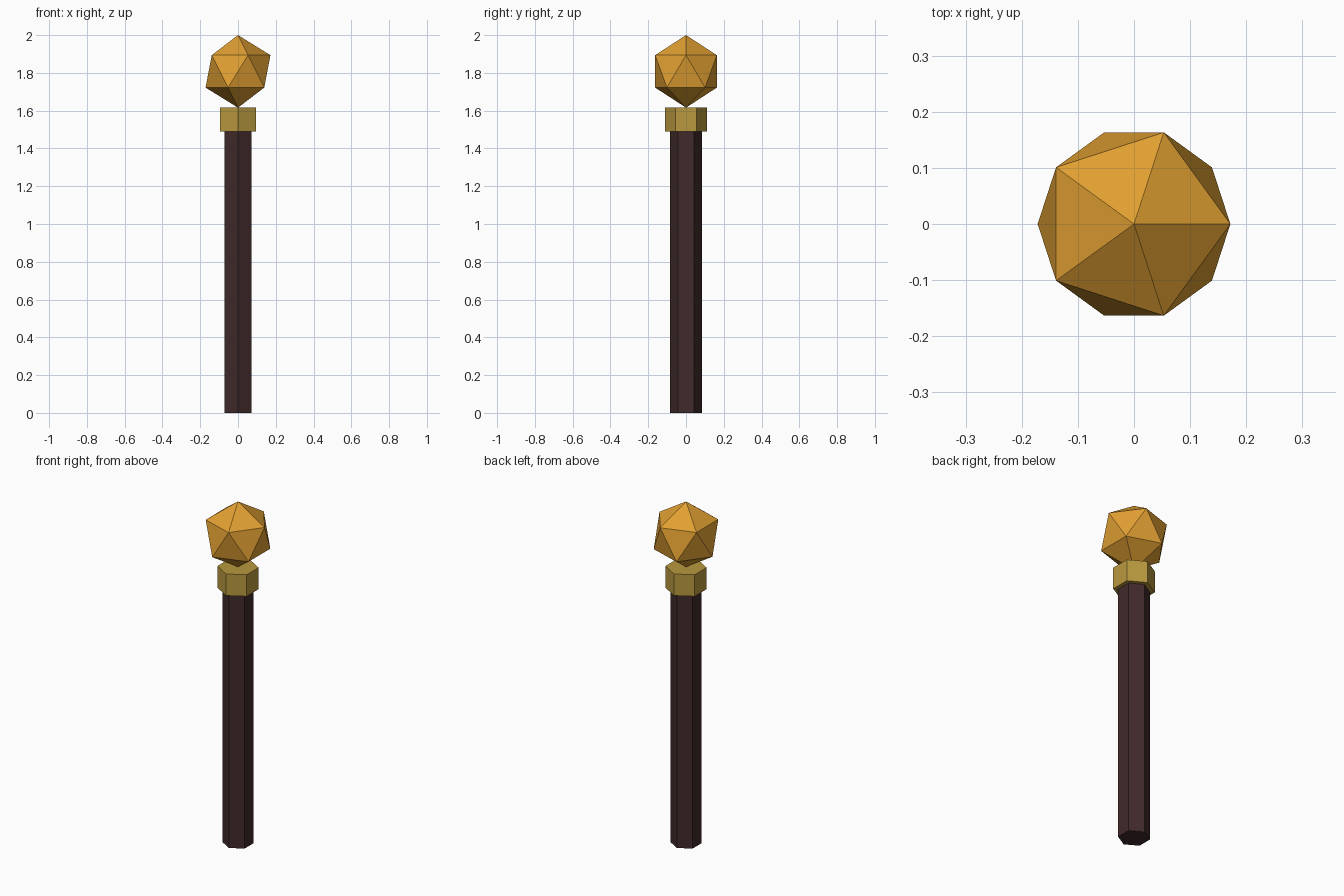
import bpy, bmesh
from mathutils import Matrix

if "Cube" in bpy.data.objects:
    bpy.data.objects.remove(bpy.data.objects["Cube"])


def material(name, rgb):
    m = bpy.data.materials.new(name)
    m.diffuse_color = (*rgb, 1.0)
    m.use_nodes = True
    m.node_tree.nodes["Principled BSDF"].inputs["Base Color"].default_value = m.diffuse_color
    return m


def add_object(name, bm, mat):
    mesh = bpy.data.meshes.new(name)
    bm.to_mesh(mesh)
    bm.free()
    mesh.materials.append(mat)
    obj = bpy.data.objects.new(name, mesh)
    bpy.context.collection.objects.link(obj)
    return obj


def hex_prism(name, radius, z0, z1, mat):
    # six-sided prism with corners pointing to front and back
    bm = bmesh.new()
    bmesh.ops.create_cone(bm, cap_ends=True, segments=6, radius1=radius,
                          radius2=radius, depth=z1 - z0,
                          matrix=Matrix.Translation((0, 0, (z0 + z1) / 2)))
    return add_object(name, bm, mat)


dark_wood = material("dark wood", (0.052, 0.023, 0.023))
brass = material("brass", (0.49, 0.32, 0.05))
amber = material("amber", (0.75, 0.35, 0.032))

# Shaft and collar
hex_prism("shaft", 0.084, 0.0, 1.49, dark_wood)
hex_prism("collar", 0.11, 1.49, 1.617, brass)

# Faceted orb balanced on the collar
orb_radius = 0.192
bm = bmesh.new()
bmesh.ops.create_icosphere(bm, subdivisions=1, radius=orb_radius,
                           matrix=Matrix.Translation((0, 0, 2.0 - orb_radius)))
add_object("orb", bm, amber)
